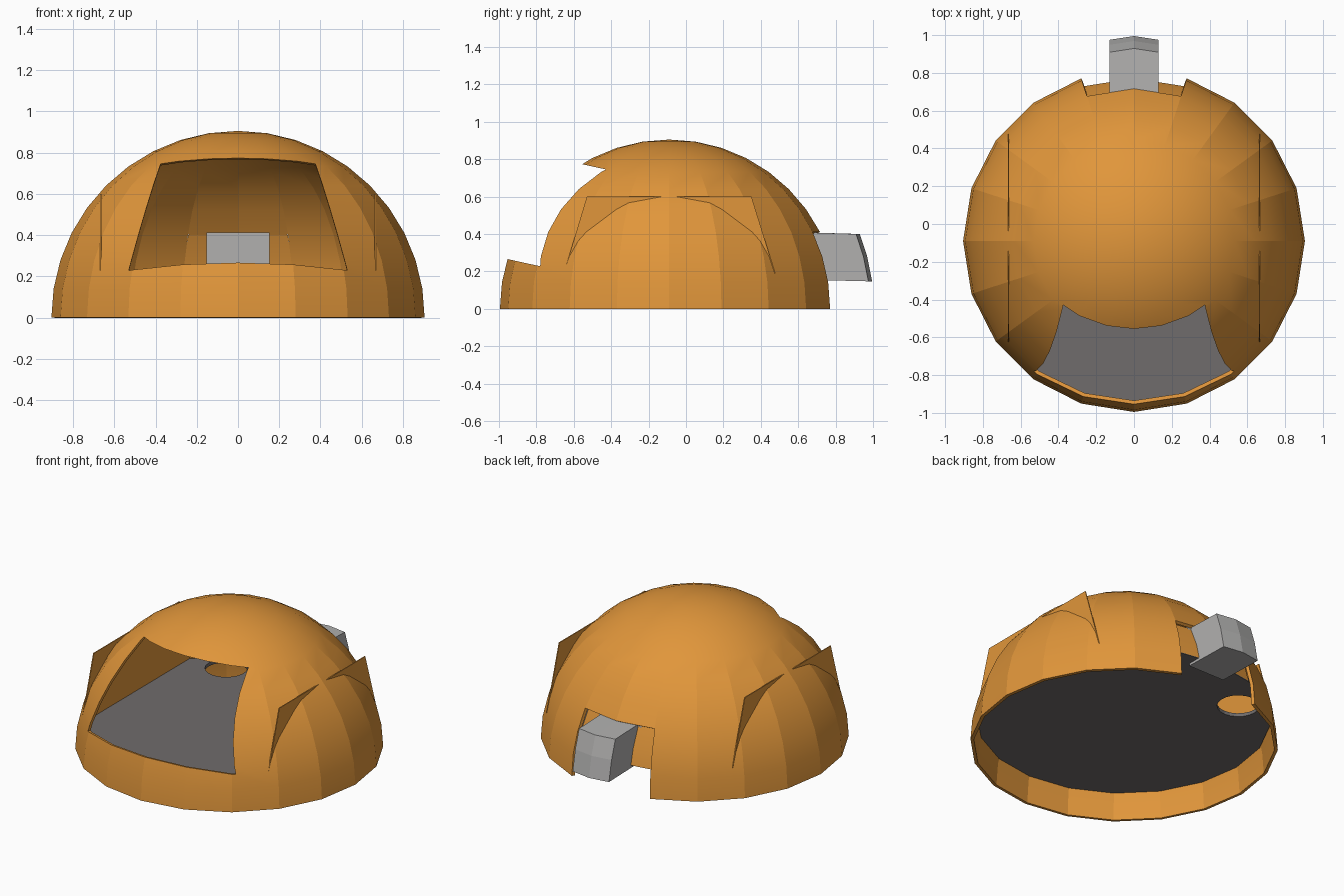
import bpy, bmesh
from math import sin, cos, radians, pi
from mathutils import Vector

if "Cube" in bpy.data.objects:
    bpy.data.objects.remove(bpy.data.objects["Cube"])

CY = -0.09      # dome centre in y
R = 0.905       # dome radius
SEG = 18        # degrees per side


def material(name, rgb):
    m = bpy.data.materials.new(name)
    m.diffuse_color = (*rgb, 1)
    m.use_nodes = True
    m.node_tree.nodes["Principled BSDF"].inputs["Base Color"].default_value = m.diffuse_color
    return m


ORANGE = material("orange", (0.75, 0.305, 0.043))
LIGHT = material("light_grey", (0.44, 0.435, 0.43))
DARK = material("dark_grey", (0.16, 0.15, 0.15))


def make(name, bm, mat):
    bmesh.ops.remove_doubles(bm, verts=bm.verts, dist=1e-5)
    me = bpy.data.meshes.new(name)
    bm.to_mesh(me)
    bm.free()
    ob = bpy.data.objects.new(name, me)
    bpy.context.collection.objects.link(ob)
    me.materials.append(mat)
    return ob


def bake(ob):
    dg = bpy.context.evaluated_depsgraph_get()
    me = bpy.data.meshes.new_from_object(ob.evaluated_get(dg))
    ob.modifiers.clear()
    ob.data = me


def cut(ob, cutter):
    b = ob.modifiers.new("cut", 'BOOLEAN')
    b.operation = 'DIFFERENCE'
    b.solver = 'EXACT'
    b.object = cutter
    bake(ob)
    bpy.data.objects.remove(cutter)


def smooth(ob, deg):
    bpy.ops.object.select_all(action='DESELECT')
    ob.select_set(True)
    bpy.context.view_layer.objects.active = ob
    bpy.ops.object.shade_smooth_by_angle(angle=radians(deg))


def dome_patch(radius, cells):
    """Sphere faces for the given (column, row) cells, 18 x 9 degrees each."""
    bm = bmesh.new()

    def pt(i, j):
        a, e = radians(i * SEG), radians(j * 9)
        return bm.verts.new((radius * cos(e) * cos(a), CY + radius * cos(e) * sin(a), radius * sin(e)))
    for i, j in cells:
        if j == 9:
            bm.faces.new([pt(i, j), pt(i + 1, j), pt(i, 10)])
        else:
            bm.faces.new([pt(i, j), pt(i + 1, j), pt(i + 1, j + 1), pt(i, j + 1)])
    return bm


def prism(a, b):
    """Solid between two matching outlines."""
    bm = bmesh.new()
    va = [bm.verts.new(p) for p in a]
    vb = [bm.verts.new(p) for p in b]
    n = len(va)
    bm.faces.new(va)
    bm.faces.new(vb[::-1])
    for i in range(n):
        k = (i + 1) % n
        bm.faces.new([va[k], va[i], vb[i], vb[k]])
    bmesh.ops.recalc_face_normals(bm, faces=bm.faces)
    return bm


def cylinder(r, x, y, z0, z1, n=20):
    ring = [(x + r * cos(2 * pi * i / n), y + r * sin(2 * pi * i / n)) for i in range(n)]
    return prism([(*p, z0) for p in ring], [(*p, z1) for p in ring])


# Dome shell with the rear notch left out
notch = [(i, j) for i in (4, 5) for j in range(3)]
cells = [(i, j) for i in range(20) for j in range(10) if (i, j) not in notch]
dome = make("dome_shell", dome_patch(R, cells), ORANGE)
sol = dome.modifiers.new("thickness", 'SOLIDIFY')
sol.thickness = 0.02
sol.offset = -1
bake(dome)

# Front opening: trapezoid pushed forward and slightly upward
SLOPE = 0.22


def mouth(y):
    rise = -SLOPE * y
    top, low = 0.651, 0.056
    return [(-0.375, y, top + rise), (0.375, y, top + rise), (0.53, y, low + rise), (-0.53, y, low + rise)]


cut(dome, make("mouth_cutter", prism(mouth(-0.2), mouth(-1.3)), ORANGE))
smooth(dome, 10)

# Recessed panel closing the notch above the floor
panel_bm = dome_patch(0.88, notch)
bmesh.ops.bisect_plane(panel_bm, geom=panel_bm.verts[:] + panel_bm.edges[:] + panel_bm.faces[:],
                       plane_co=(0, 0, 0.17), plane_no=(0, 0, 1), clear_inner=True)
panel = make("notch_panel", panel_bm, ORANGE)
smooth(panel, 10)

# Raised floor with a round hole
floor = make("floor", cylinder(0.866, 0, -0.1, 0.17, 0.192), DARK)
cut(floor, make("hole_cutter", cylinder(0.125, -0.41, 0.464, 0.0, 0.4), DARK))

# Thin side plates whose corners poke through the dome
for name, s in (("side_plate_right", 1), ("side_plate_left", -1)):
    outline = [(-0.53, 0.6), (0.35, 0.6), (0.477, 0.19), (-0.653, 0.19)]
    make(name, prism([(s * 0.662, y, z) for y, z in outline],
                     [(s * 0.668, y, z) for y, z in outline]), ORANGE)

# Rear duct: its end follows a larger sphere
bm = bmesh.new()
R2 = 1.095
rows = (0.147, 0.28, 0.4)
grid = {}
for i, x in enumerate((-0.13, 0, 0.13)):
    for j, z in enumerate(rows):
        back = CY + (R2 * R2 - z * z) ** 0.5 - (0.02 if x else 0)
        grid[i, j] = (bm.verts.new((x, 0.66, z + 0.008)), bm.verts.new((x, back, z)))
for k in (0, 1):
    for i in (0, 1):
        for j in (0, 1):
            bm.faces.new([grid[c][k] for c in ((i, j), (i + 1, j), (i + 1, j + 1), (i, j + 1))])
rim = [(0, 0), (1, 0), (2, 0), (2, 1), (2, 2), (1, 2), (0, 2), (0, 1)]
for a, b in zip(rim, rim[1:] + rim[:1]):
    bm.faces.new([grid[a][0], grid[b][0], grid[b][1], grid[a][1]])
bmesh.ops.recalc_face_normals(bm, faces=bm.faces)
make("rear_duct", bm, LIGHT)

# Frame of the duct inside the dome
frame = [(-0.152, 0.19), (0.152, 0.19), (0.152, 0.412), (-0.152, 0.412)]
make("duct_frame", prism([(x, 0.645, z) for x, z in frame], [(x, 0.675, z) for x, z in frame]), LIGHT)
